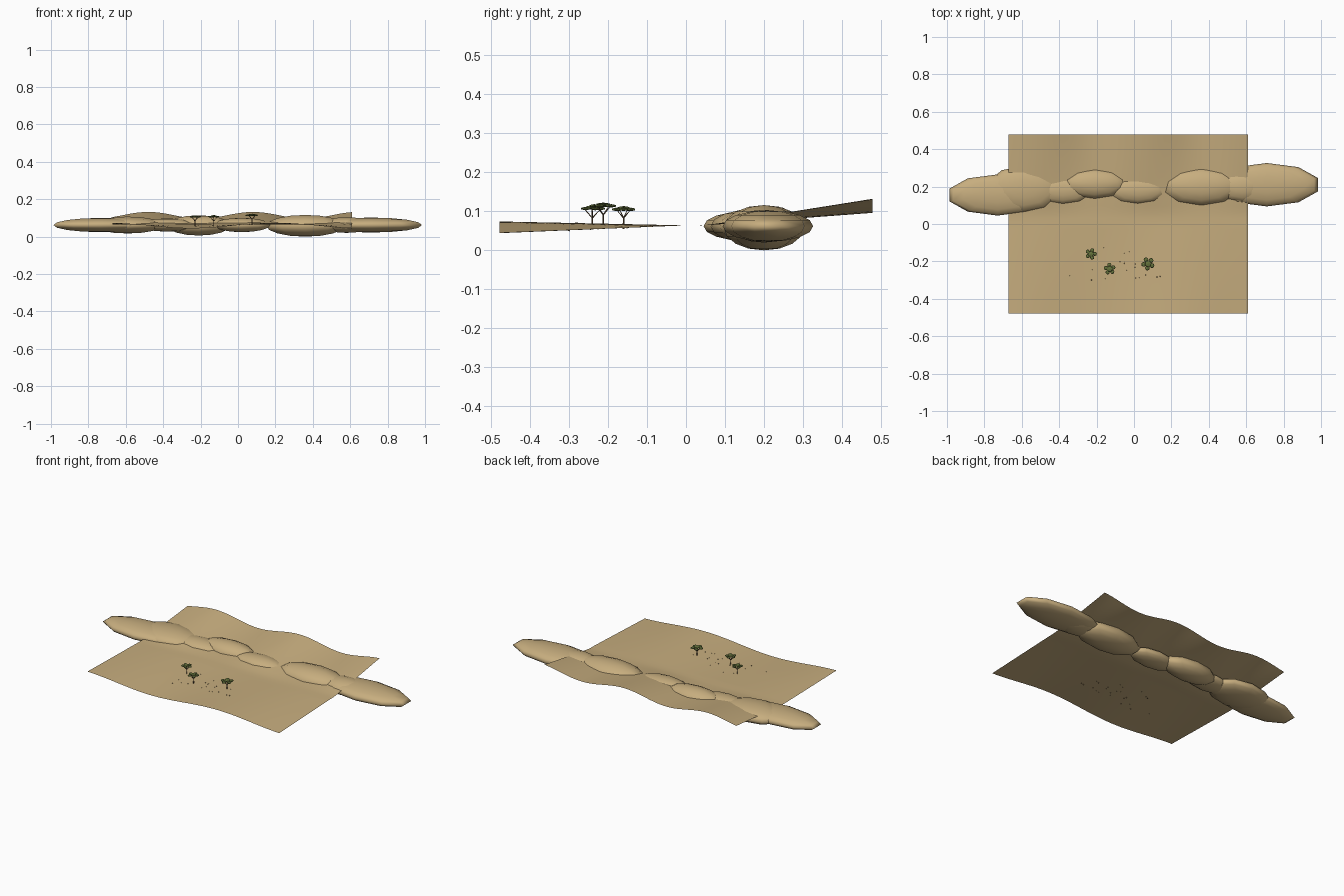
import bpy, bmesh, math, random
from mathutils import Vector, Matrix

if "Cube" in bpy.data.objects:
    bpy.data.objects.remove(bpy.data.objects["Cube"])

random.seed(4)


def material(name, rgb):
    m = bpy.data.materials.new(name)
    m.diffuse_color = (*rgb, 1)
    m.use_nodes = True
    m.node_tree.nodes["Principled BSDF"].inputs["Base Color"].default_value = m.diffuse_color
    return m


SAND = material("sand", (0.57, 0.42, 0.21))
LEAF = material("leaf_green", (0.13, 0.17, 0.045))
BARK = material("bark_brown", (0.13, 0.08, 0.04))
STONE = material("stone_brown", (0.20, 0.14, 0.07))


def finish(bm, name, mat, smooth=False):
    mesh = bpy.data.meshes.new(name)
    bm.to_mesh(mesh)
    bm.free()
    mesh.materials.append(mat)
    if smooth:
        mesh.shade_smooth()
    ob = bpy.data.objects.new(name, mesh)
    bpy.context.collection.objects.link(ob)
    return ob


def ground_height(x, y):
    # gentle swell at the front, rippled slope rising at the back
    f = max(0.0, min(1.0, -y / 0.478))
    b = max(0.0, min(1.0, (y - 0.05) / 0.428))
    front = 0.064 + f * (-0.005 + 0.015 * math.cos(2 * math.pi * (x - 0.2) / 0.9))
    ripple = 0.050 + 0.018 * math.cos(2 * math.pi * (x - 0.08) / 0.56)
    return front + b * ripple


# ground sheet
bm = bmesh.new()
bmesh.ops.create_grid(bm, x_segments=40, y_segments=30, size=1)
for v in bm.verts:
    x, y = -0.03 + v.co.x * 0.64, v.co.y * 0.478
    v.co = (x, y, ground_height(x, y))
finish(bm, "ground_sheet", SAND, True)

# dune ridge: centre x, y, z and radii x, y, z
DUNES = [
    (-0.73, 0.155, 0.062, 0.27, 0.110, 0.038),
    (-0.59, 0.187, 0.062, 0.20, 0.124, 0.045),
    (-0.38, 0.180, 0.062, 0.16, 0.075, 0.035),
    (-0.21, 0.215, 0.060, 0.18, 0.082, 0.054),
    (0.02, 0.180, 0.062, 0.16, 0.074, 0.038),
    (0.36, 0.200, 0.058, 0.22, 0.103, 0.058),
    (0.58, 0.200, 0.062, 0.14, 0.085, 0.042),
    (0.71, 0.210, 0.062, 0.288, 0.116, 0.040),
]
for i, (x, y, z, rx, ry, rz) in enumerate(DUNES):
    bm = bmesh.new()
    bmesh.ops.create_uvsphere(
        bm, u_segments=10, v_segments=8, radius=1,
        matrix=Matrix.Translation((x, y, z)) @ Matrix.Diagonal((rx, ry, rz, 1)))
    finish(bm, f"dune_{i + 1}", SAND, True)


def limb(bm, a, b, r1, r2):
    a, b = Vector(a), Vector(b)
    d = b - a
    rot = d.to_track_quat('Z', 'Y').to_matrix().to_4x4()
    bmesh.ops.create_cone(bm, cap_ends=True, segments=6, radius1=r1, radius2=r2,
                          depth=d.length, matrix=Matrix.Translation((a + b) / 2) @ rot)


# flat-topped trees: x, y, canopy height, canopy radius
TREES = [(-0.23, -0.16, 0.105, 0.032), (-0.13, -0.24, 0.107, 0.033),
         (0.075, -0.212, 0.114, 0.037)]
for i, (x, y, top, r) in enumerate(TREES):
    base = ground_height(x, y) - 0.003
    fork = base + (top - base) * 0.55
    bm = bmesh.new()
    limb(bm, (x, y, base), (x, y, fork), 0.0026, 0.0018)
    for k in range(4):
        a = k * math.pi / 2 + 0.5 + i
        tip = (x + 0.6 * r * math.cos(a), y + 0.6 * r * math.sin(a), top - 0.002)
        limb(bm, (x, y, fork), tip, 0.0016, 0.0009)
    finish(bm, f"tree_trunk_{i + 1}", BARK)

    # canopy: middle pad ringed by smaller pads
    bm = bmesh.new()
    pads = [(0, 0, 0.004, 0.55 * r)]
    for k in range(5):
        a = k * math.tau / 5 + i * 0.4
        pads.append((0.64 * r * math.cos(a), 0.64 * r * math.sin(a), 0, 0.38 * r))
    for dx, dy, dz, s in pads:
        bmesh.ops.create_icosphere(
            bm, subdivisions=1, radius=1,
            matrix=Matrix.Translation((x + dx, y + dy, top + dz)) @ Matrix.Diagonal((s, s, 0.0045, 1)))
    finish(bm, f"tree_canopy_{i + 1}", LEAF)

# scattered pebbles
bm = bmesh.new()
for _ in range(24):
    x, y = random.gauss(-0.08, 0.13), random.gauss(-0.23, 0.06)
    s = random.uniform(0.0015, 0.0035)
    bmesh.ops.create_icosphere(
        bm, subdivisions=1, radius=s,
        matrix=Matrix.Translation((x, y, ground_height(x, y))))
finish(bm, "pebbles", STONE)
